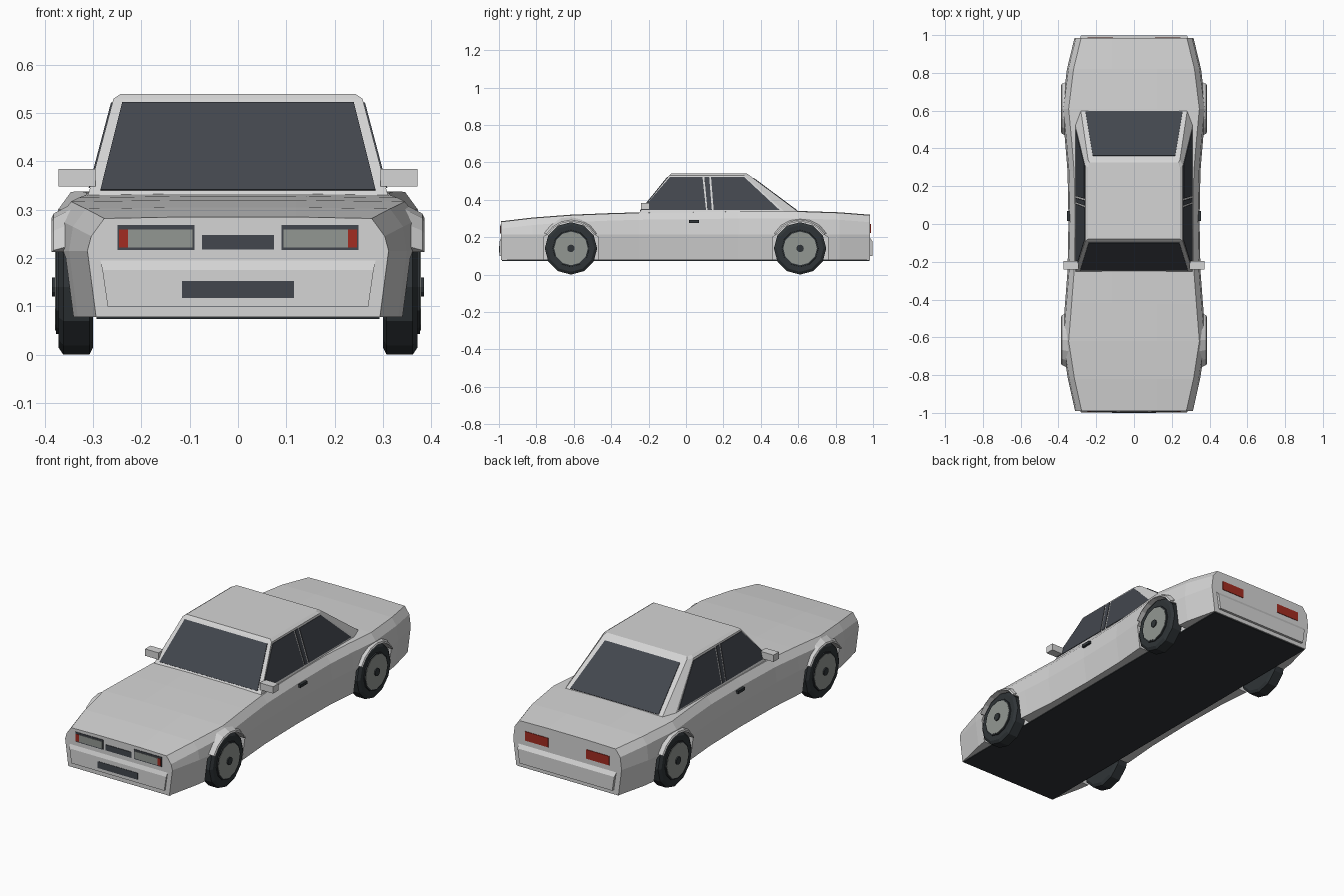
import bpy
import bmesh
from math import sin, cos, radians, tau
from mathutils import Vector

cube = bpy.data.objects.get("Cube")
if cube:
    bpy.data.objects.remove(cube, do_unlink=True)


def material(name, rgb):
    m = bpy.data.materials.new(name)
    m.use_nodes = True
    m.diffuse_color = (*rgb, 1)
    m.node_tree.nodes["Principled BSDF"].inputs["Base Color"].default_value = (*rgb, 1)
    return m


PAINT = material("silver paint", (0.66, 0.66, 0.66))
GLASS = material("dark glass", (0.055, 0.062, 0.075))
RUBBER = material("black rubber", (0.028, 0.034, 0.038))
METAL = material("wheel and lens grey", (0.29, 0.31, 0.29))
RED = material("lamp red", (0.36, 0.025, 0.015))


def loft(name, rings, mat, mirror=False):
    """Skin a row of equal-length closed rings and cap both ends."""
    bm = bmesh.new()
    rows = [[bm.verts.new(p) for p in ring] for ring in rings]
    n = len(rows[0])
    for a, b in zip(rows, rows[1:]):
        for i in range(n):
            j = (i + 1) % n
            bm.faces.new((a[i], a[j], b[j], b[i]))
    bm.faces.new(rows[0])
    bm.faces.new(rows[-1])
    bmesh.ops.recalc_face_normals(bm, faces=bm.faces)
    mesh = bpy.data.meshes.new(name)
    bm.to_mesh(mesh)
    bm.free()
    mesh.materials.append(mat)
    ob = bpy.data.objects.new(name, mesh)
    bpy.context.collection.objects.link(ob)
    if mirror:
        mod = ob.modifiers.new("mirror", "MIRROR")
        mod.use_mirror_merge = False
    return ob


def both(half):
    """Close a right-to-left symmetric ring from its +x half."""
    return half + [(-x, y, z) for x, y, z in reversed(half)]


def plate(name, pts, direction, mat, mirror=False, t=0.003):
    d = Vector(direction).normalized() * t
    pts = [Vector(p) for p in pts]
    return loft(name, [[p - d for p in pts], [p + d for p in pts]], mat, mirror)


def panel(name, x0, x1, z0, z1, y, mat, mirror=False):
    return plate(name, [(x0, y, z0), (x1, y, z0), (x1, y, z1), (x0, y, z1)],
                 (0, 1, 0), mat, mirror)


def box(name, lo, hi, mat, mirror=False):
    rings = [[(lo[0], lo[1], z), (hi[0], lo[1], z), (hi[0], hi[1], z), (lo[0], hi[1], z)]
             for z in (lo[2], hi[2])]
    return loft(name, rings, mat, mirror)


def lathe(name, y, z, profile, mat, sides=12):
    """Turn an (x, radius) profile about a wheel axle."""
    rings = [[(x, y + r * sin(tau * i / sides), z + r * cos(tau * i / sides))
              for i in range(sides)] for x, r in profile]
    return loft(name, rings, mat, True)


# Lower body: stations of y, half width, top height
stations = [(-0.99, 0.312, 0.285), (-0.82, 0.35, 0.305), (-0.62, 0.381, 0.32),
            (-0.42, 0.365, 0.328), (-0.25, 0.352, 0.333), (0.02, 0.347, 0.336),
            (0.28, 0.352, 0.34), (0.44, 0.365, 0.341), (0.61, 0.381, 0.34),
            (0.82, 0.355, 0.333), (0.985, 0.315, 0.32)]
body = loft("body", [both([(w - 0.018, y, 0.078), (w, y, 0.215),
                           (w - 0.008, y, top - 0.04), (w - 0.035, y, top - 0.003),
                           (0.12, y, top)])
                     for y, w, top in stations], PAINT)
plate("underside", [(-0.293, -0.985, 0.077), (0.293, -0.985, 0.077),
                    (0.293, 0.98, 0.077), (-0.293, 0.98, 0.077)], (0, 0, 1), RUBBER)

# Wheels, their wells and flared arch lips
AXLE_Z = 0.14
for end, y in (("front", -0.615), ("rear", 0.61)):
    arch = [(y + 0.147 * cos(radians(a)), AXLE_Z + 0.147 * sin(radians(a)))
            for a in range(30, 151, 20)]
    outline = [(y + 0.148, -0.05), (y + 0.148, 0.2)] + arch + [(y - 0.148, 0.2), (y - 0.148, -0.05)]
    cutter = loft(end + "_well_cutter", [[(x, *p) for p in outline] for x in (0.292, 0.5)],
                  PAINT, True)
    cutter.hide_render = True
    cutter.hide_set(True)
    cut = body.modifiers.new(end + " wells", "BOOLEAN")
    cut.operation = "DIFFERENCE"
    cut.solver = "EXACT"
    cut.object = cutter

    lip = []
    for a in range(30, 151, 20):
        c, s = cos(radians(a)), sin(radians(a))
        lip.append([(x, y + r * c, AXLE_Z + r * s)
                    for x, r in ((0.34, 0.144), (0.386, 0.144), (0.382, 0.152), (0.345, 0.172))])
    loft(end + "_arch_lip", lip, PAINT, True)

    lathe(end + "_tyre", y, AXLE_Z, [(0.3, 0.125), (0.308, 0.14), (0.362, 0.14), (0.372, 0.125)], RUBBER)
    lathe(end + "_rim", y, AXLE_Z, [(0.36, 0.1), (0.377, 0.097)], RUBBER)
    lathe(end + "_wheel_disc", y, AXLE_Z, [(0.365, 0.09), (0.379, 0.09)], METAL)
    lathe(end + "_hub_cap", y, AXLE_Z, [(0.37, 0.02), (0.385, 0.02)], RUBBER)

# Bumpers
for end, s, face in (("front", -1, 0.99), ("rear", 1, 0.985)):
    loft(end + "_bumper", [both([(w, s * 0.96, z), (w, s * y, z)])
                           for z, w, y in ((0.1, 0.27, 0.998), (0.175, 0.281, 0.998),
                                           (0.195, 0.285, face))], PAINT)

# Cabin with chamfered roof
loft("cabin", [both([(a, y0, z), (a, y1, z), (b, y2, z)])
               for z, a, b, y0, y1, y2 in ((0.325, 0.312, 0.284, -0.256, 0.54, 0.615),
                                           (0.53, 0.258, 0.243, -0.09, 0.31, 0.34),
                                           (0.54, 0.243, 0.235, -0.08, 0.3, 0.325))], PAINT)


def glass_x(z):
    return 0.312 - 0.054 * (z - 0.325) / 0.205


# Windows
plate("windscreen", [(-0.285, -0.244, 0.34), (0.285, -0.244, 0.34),
                     (0.24, -0.098, 0.521), (-0.24, -0.098, 0.521)], (0, -0.78, 0.63), GLASS)
plate("rear_window", [(-0.257, 0.594, 0.341), (0.257, 0.594, 0.341),
                      (0.218, 0.36, 0.515), (-0.218, 0.36, 0.515)], (0, 0.6, 0.8), GLASS)
for name, yz in (("front_side_window", [(-0.238, 0.345), (0.107, 0.345), (0.088, 0.522), (-0.085, 0.522)]),
                 ("door_pillar", [(0.115, 0.345), (0.138, 0.345), (0.124, 0.522), (0.098, 0.522)]),
                 ("rear_side_window", [(0.148, 0.345), (0.5, 0.345), (0.312, 0.52), (0.134, 0.52)])):
    plate(name, [(glass_x(z), y, z) for y, z in yz], (1, 0, 0.26), GLASS, True)

# Front lamps, grille and intake
panel("headlamp_frame", 0.09, 0.25, 0.217, 0.268, -0.99, GLASS, True)
panel("headlamp_lens", 0.094, 0.228, 0.222, 0.259, -0.992, METAL, True)
panel("turn_signal", 0.228, 0.247, 0.222, 0.259, -0.992, RED, True)
panel("grille", -0.075, 0.075, 0.218, 0.248, -0.99, GLASS)
panel("lower_intake", -0.116, 0.116, 0.117, 0.152, -0.997, GLASS)

# Tail lamps
panel("tail_lamp", 0.11, 0.245, 0.222, 0.27, 0.985, RED, True)

# Mirrors and door handles
box("door_mirror", (0.295, -0.24, 0.348), (0.372, -0.195, 0.384), PAINT, True)
box("door_handle", (0.335, 0.015, 0.276), (0.354, 0.07, 0.291), RUBBER, True)
